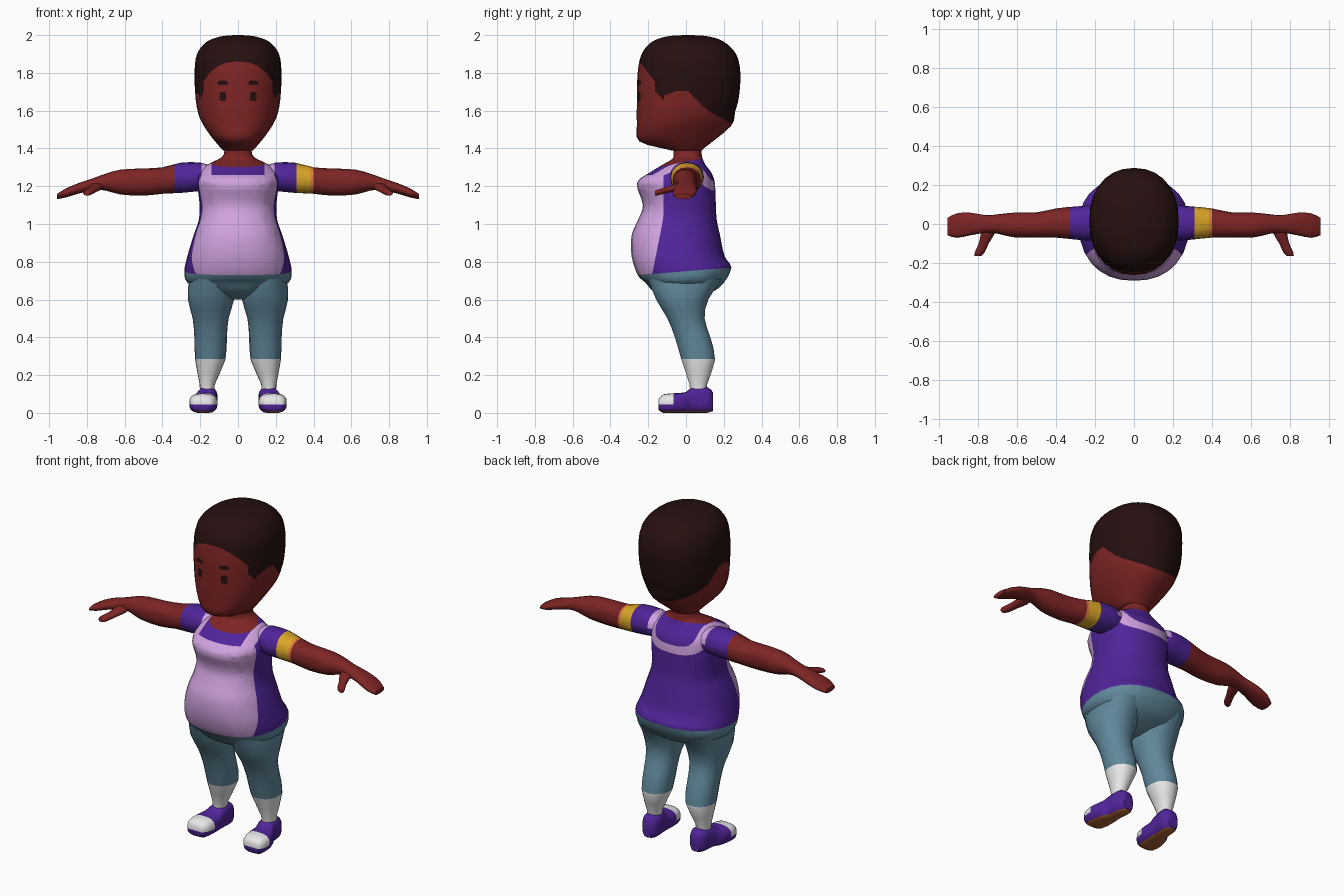
import bpy, bmesh, math
from mathutils import Vector
from mathutils.bvhtree import BVHTree

if "Cube" in bpy.data.objects:
    bpy.data.objects.remove(bpy.data.objects["Cube"])

# Palette (linear colours)
PALETTE = {
    "skin": (0.21, 0.018, 0.018), "hair": (0.02, 0.005, 0.005),
    "purple": (0.08, 0.018, 0.32), "lavender": (0.62, 0.36, 0.73),
    "denim": (0.12, 0.25, 0.33), "white": (0.80, 0.80, 0.80),
    "yellow": (0.70, 0.38, 0.02), "orange": (0.75, 0.20, 0.05),
    "sole": (0.38, 0.12, 0.03),
}
NAMES = list(PALETTE)
MATS = []
for name, rgb in PALETTE.items():
    m = bpy.data.materials.new(name)
    m.diffuse_color = (*rgb, 1)
    m.use_nodes = True
    m.node_tree.nodes["Principled BSDF"].inputs["Base Color"].default_value = m.diffuse_color
    MATS.append(m)


def spow(v, p):
    return math.copysign(abs(v) ** (2 / p), v)


def smooth_rings(rings, steps):
    """Catmull-Rom interpolation between the given cross-sections."""
    out = []
    last = len(rings) - 1
    for i in range(last):
        a, b, c, d = (rings[min(max(k, 0), last)] for k in (i - 1, i, i + 1, i + 2))
        for s in range(steps):
            t = s / steps
            out.append([0.5 * (2 * q + (r - p) * t + (2 * p - 5 * q + 4 * r - w) * t * t
                               + (3 * q - p - 3 * r + w) * t ** 3)
                        for p, q, r, w in zip(a, b, c, d)])
    return out + [list(rings[-1])]


def loft(rings, axis, base, n=20, p=2.2, steps=2):
    """Rings are (t, centre u, radius u, centre v, radius v, tilt) along an axis."""
    bm = bmesh.new()
    rows = []
    for t, cu, ru, cv, rv, tilt in smooth_rings([(*r, 0)[:6] for r in rings], steps):
        row = []
        for k in range(n):
            a = 2 * math.pi * k / n
            u, v = cu + ru * spow(math.cos(a), p), cv + rv * spow(math.sin(a), p)
            w = t + tilt * math.sin(a)
            row.append(bm.verts.new({"z": (u, v, w), "x": (w, u, v), "y": (u, w, v)}[axis]))
        rows.append(row)
    for lo, hi in zip(rows, rows[1:]):
        for k in range(n):
            j = (k + 1) % n
            bm.faces.new((lo[k], lo[j], hi[j], hi[k]))
    bm.faces.new(rows[0])
    bm.faces.new(rows[-1])
    for f in bm.faces:
        f.material_index = NAMES.index(base)
    return bm


def paint(bm, colour, *tests):
    """Cut the mesh along each test's zero line, then colour where all are positive."""
    for g in tests:
        bmesh.ops.triangulate(bm, faces=bm.faces[:])
        val = {v: g(v.co) for v in bm.verts}
        on = [v for v in bm.verts if abs(val[v]) < 1e-4]
        for e in bm.edges[:]:
            a, b = e.verts
            if val[a] * val[b] < 0 and min(abs(val[a]), abs(val[b])) >= 1e-4:
                on.append(bmesh.utils.edge_split(e, a, val[a] / (val[a] - val[b]))[1])
        if on:
            bmesh.ops.connect_verts(bm, verts=on)
    for f in bm.faces:
        c = f.calc_center_median()
        if all(g(c) > 0 for g in tests):
            f.material_index = NAMES.index(colour)


def finish(bm, name, side=1, fix=True):
    for v in bm.verts:
        v.co.x *= side
    if fix:
        bmesh.ops.recalc_face_normals(bm, faces=bm.faces[:])
    me = bpy.data.meshes.new(name)
    bm.to_mesh(me)
    bm.free()
    for m in MATS:
        me.materials.append(m)
    ob = bpy.data.objects.new(name, me)
    bpy.context.collection.objects.link(ob)
    bpy.ops.object.select_all(action="DESELECT")
    ob.select_set(True)
    bpy.context.view_layer.objects.active = ob
    bpy.ops.object.shade_smooth_by_angle(angle=math.radians(50))


# Head, with the hairline as a height that depends on y
head = loft([(1.39, 0, .075, .005, .08), (1.40, 0, .09, .0, .10, .005),
             (1.478, 0, .15, -.005, .243, .04), (1.56, 0, .202, 0, .26, .035),
             (1.66, 0, .224, .01, .27, .01), (1.80, 0, .23, .016, .272),
             (1.90, 0, .217, .015, .25), (1.965, 0, .165, .01, .19),
             (1.993, 0, .09, .01, .11), (2.0, 0, .02, .01, .02)], "z", "skin", n=28, steps=3)
face = BVHTree.FromBMesh(head)
HAIRLINE = [(-.30, 1.90), (-.25, 1.865), (-.20, 1.80), (-.165, 1.76), (-.15, 1.69),
            (-.12, 1.68), (-.03, 1.71), (.02, 1.70), (.10, 1.61), (.26, 1.52), (.35, 1.51)]


def hairline(y):
    for (y0, z0), (y1, z1) in zip(HAIRLINE, HAIRLINE[1:]):
        if y <= y1:
            return z0 + (z1 - z0) * (y - y0) / (y1 - y0)
    return HAIRLINE[-1][1]


paint(head, "hair", lambda c: c.z - hairline(c.y))
finish(head, "head")


# Eyes and brows: thin plates laid on the face
def plate(name, x, z, rx, rz):
    bm = bmesh.new()

    def spot(px, pz):
        hit = face.ray_cast(Vector((px, -1, pz)), Vector((0, 1, 0)))[0]
        return bm.verts.new((px, hit.y - .004, pz))
    mid = spot(x, z)
    rim = [spot(x + rx * spow(math.cos(a), 3.5), z + rz * spow(math.sin(a), 3.5))
           for a in (math.tau * k / 16 for k in range(16))]
    for k in range(16):
        bm.faces.new((mid, rim[k], rim[(k + 1) % 16])).material_index = NAMES.index("hair")
    finish(bm, name, fix=False)


for s in (-1, 1):
    plate("eye", .081 * s, 1.675, .018, .025)
    plate("brow", .081 * s, 1.747, .027, .012)

# Torso with neck and pelvis
torso = loft([(.60, 0, .06, -.03, .06), (.64, 0, .17, -.015, .155), (.69, 0, .268, -.007, .208),
              (.75, 0, .284, -.008, .248, .02), (.83, 0, .268, -.042, .246),
              (.94, 0, .235, -.054, .234), (1.02, 0, .208, -.046, .209),
              (1.10, 0, .203, -.035, .193), (1.215, 0, .215, -.054, .207),
              (1.27, 0, .203, -.03, .165), (1.315, 0, .16, -.01, .112),
              (1.345, 0, .10, .008, .08), (1.37, 0, .075, .008, .075),
              (1.43, 0, .07, .008, .07)], "z", "purple", n=28, p=2.3, steps=3)


def back_loop(c):
    return ((c.x / .165) ** 4 + ((1.34 - c.z) / .14) ** 4) ** .25 - 1


# apron bib, front straps, back strap loop, neckline, trousers
paint(torso, "lavender", lambda c: -.12 - .2 * max(0, 1.03 - c.z) - c.y, lambda c: 1.26 - c.z)
paint(torso, "lavender", lambda c: abs(c.x) - .14, lambda c: .193 - abs(c.x),
      lambda c: c.z - 1.25, lambda c: .01 - c.y)
paint(torso, "lavender", lambda c: .17 - back_loop(c), lambda c: .17 + back_loop(c),
      lambda c: c.y - .01)
paint(torso, "skin", lambda c: c.z - 1.33 - .2 * c.y)
paint(torso, "denim", lambda c: .75 + .08 * c.y - c.z)
finish(torso, "torso")

for s, label in ((1, "left"), (-1, "right")):
    # Arm with sleeve; one sleeve ends in a yellow band
    arm = loft([(.13, .01, .07, 1.245, .06), (.20, .005, .09, 1.25, .075),
                (.30, .005, .085, 1.245, .08), (.40, .005, .075, 1.23, .07),
                (.50, -.005, .065, 1.222, .072), (.62, -.005, .063, 1.222, .066),
                (.70, 0, .05, 1.222, .045), (.76, 0, .045, 1.212, .033),
                (.84, 0, .058, 1.19, .028), (.91, -.008, .063, 1.165, .024),
                (.958, -.013, .045, 1.145, .014)], "x", "skin", n=16)
    cuff = .31 if s > 0 else .335
    paint(arm, "purple", lambda c: cuff - c.x)
    paint(arm, "lavender", lambda c: .193 - c.x, lambda c: c.x - .14, lambda c: c.z - 1.25)
    if s > 0:
        paint(arm, "yellow", lambda c: c.x - .31, lambda c: .385 - c.x)
        paint(arm, "orange", lambda c: c.x - .385, lambda c: .40 - c.x)
    finish(arm, label + "_arm", s)

    # Thumb
    thumb = loft([(-.165, .803, .016, 1.163, .012), (-.15, .795, .025, 1.167, .016),
                  (-.10, .772, .026, 1.18, .017), (-.05, .752, .035, 1.195, .02),
                  (-.01, .75, .035, 1.205, .02)], "y", "skin", n=10)
    finish(thumb, label + "_thumb", s)

    # Leg: trousers above, sock below
    leg = loft([(.71, .14, .12, -.005, .20), (.60, .143, .122, -.02, .14),
                (.50, .145, .095, 0, .10), (.40, .145, .086, .035, .095),
                (.28, .147, .08, .065, .09), (.15, .163, .04, .065, .047),
                (.08, .163, .04, .065, .045)], "z", "denim", n=18)
    paint(leg, "white", lambda c: .285 - c.z)
    finish(leg, label + "_leg", s)

    # Shoe with white toe cap and tan sole
    shoe = loft([(-.145, .19, .045, .045, .028), (-.12, .187, .067, .049, .049),
                 (-.06, .183, .075, .052, .052), (0, .175, .065, .055, .055),
                 (.03, .166, .054, .067, .067), (.11, .16, .052, .069, .069),
                 (.142, .16, .032, .06, .05)], "y", "purple", n=20, p=2.8)
    paint(shoe, "white", lambda c: c.z - .045, lambda c: -.065 - c.y)
    paint(shoe, "sole", lambda c: .009 - c.z)
    finish(shoe, label + "_shoe", s)
